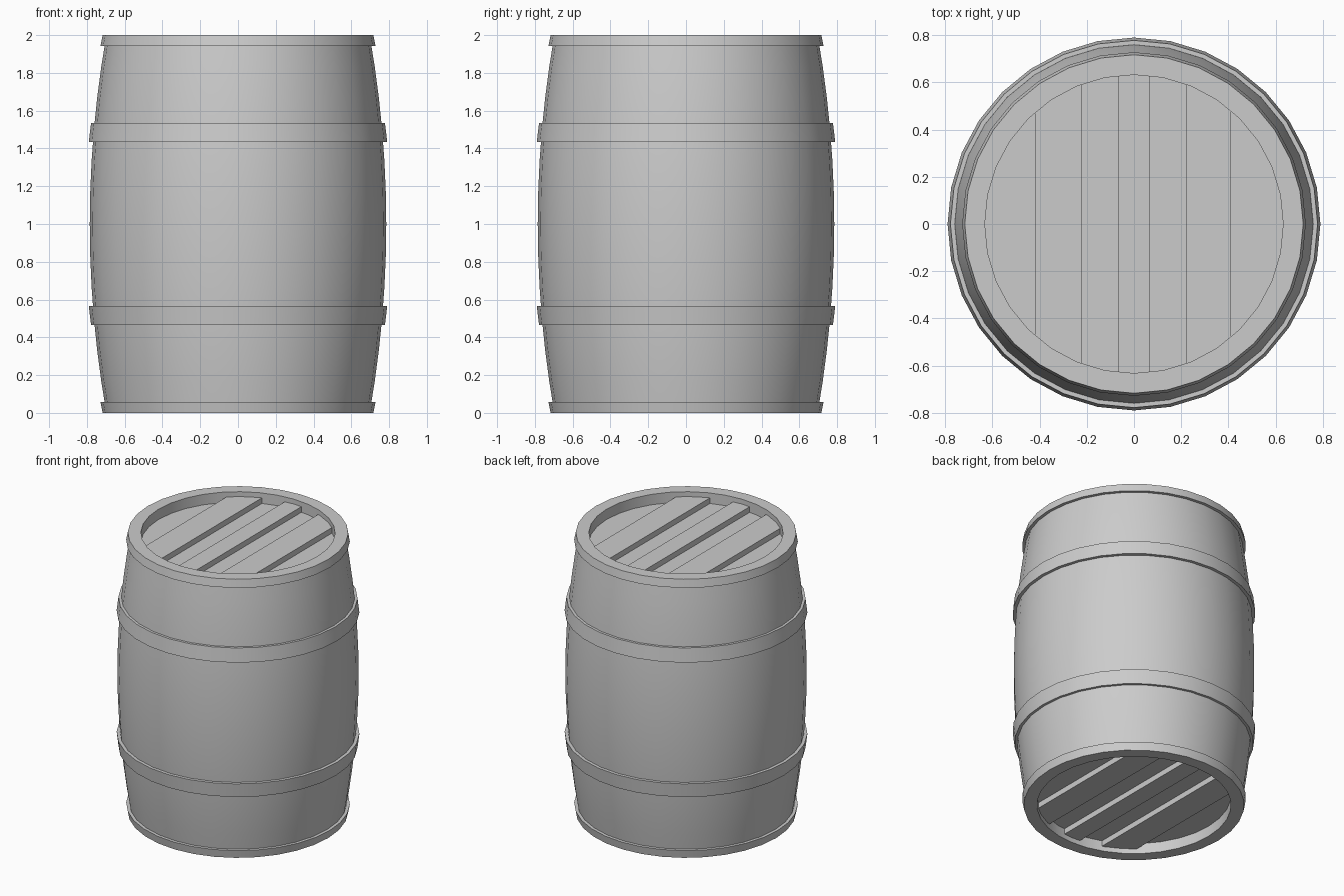
import bpy, bmesh, math

if "Cube" in bpy.data.objects:
    bpy.data.objects.remove(bpy.data.objects["Cube"])

SIDES = 32
RIM_IN = 0.632      # inner radius of the rim
LID_TOP = 1.965     # height of the raised planks
LID_LOW = 1.925     # height of the recessed planks
LID_BASE = 1.88


def finish(bm, name, angle=35):
    bmesh.ops.remove_doubles(bm, verts=bm.verts, dist=1e-5)
    bmesh.ops.recalc_face_normals(bm, faces=bm.faces)
    mesh = bpy.data.meshes.new(name)
    bm.to_mesh(mesh)
    bm.free()
    ob = bpy.data.objects.new(name, mesh)
    bpy.context.collection.objects.link(ob)
    bpy.ops.object.select_all(action='DESELECT')
    bpy.context.view_layer.objects.active = ob
    ob.select_set(True)
    bpy.ops.object.shade_smooth_by_angle(angle=math.radians(angle))
    return ob


def lathe(name, profile):
    """Turn a closed (radius, z) profile around the z axis."""
    bm = bmesh.new()
    rings = []
    for i in range(SIDES):
        a = 2 * math.pi * i / SIDES
        rings.append([bm.verts.new((r * math.cos(a), r * math.sin(a), z))
                      for r, z in profile])
    n = len(profile)
    for i in range(SIDES):
        p, q = rings[i], rings[(i + 1) % SIDES]
        for j in range(n):
            k = (j + 1) % n
            bm.faces.new((p[j], q[j], q[k], p[k]))
    return finish(bm, name)


def bulge(z):
    return 0.785 - 0.088 * (z - 1) ** 2


# Bulging staved body with an open rim at both ends
outer = [(bulge(i / 6), i / 6) for i in range(13)]
lathe("barrel_body", outer + [(RIM_IN, 2), (RIM_IN, 0)])

# Metal hoops, mirrored between top and bottom; each flares toward the middle
for kind, z_mid, z_end, r_mid, r_end in (("end", 1.943, 2.0, 0.728, 0.717),
                                         ("middle", 1.435, 1.535, 0.79, 0.778)):
    section = [(r_mid, z_mid), (r_end, z_end),
               (bulge(z_end), z_end), (bulge(z_mid) - 0.015, z_mid)]
    lathe("top_%s_hoop" % kind, section)
    lathe("bottom_%s_hoop" % kind, [(r, 2 - z) for r, z in section])


def plank(name, x0, x1, z0, z1):
    """Slice a strip out of the lid disc and give it thickness."""
    bm = bmesh.new()
    bmesh.ops.create_circle(bm, cap_ends=True, radius=RIM_IN + 0.008, segments=SIDES)
    for x, d in ((x0, -1), (x1, 1)):
        bmesh.ops.bisect_plane(bm, geom=bm.verts[:] + bm.edges[:] + bm.faces[:],
                               plane_co=(x, 0, 0), plane_no=(d, 0, 0),
                               clear_outer=True)
    for v in bm.verts:
        v.co.z = z0
    ext = bmesh.ops.extrude_face_region(bm, geom=bm.faces[:], use_keep_orig=True)
    for g in ext["geom"]:
        if isinstance(g, bmesh.types.BMVert):
            g.co.z = z1
    finish(bm, name, 20)


# Lid and base planks, alternately low and raised
cuts = [-0.66, -0.42, -0.223, -0.067, 0.065, 0.223, 0.412, 0.66]
for i in range(7):
    z = LID_TOP if i % 2 else LID_LOW
    plank("lid_plank_%d" % (i + 1), cuts[i], cuts[i + 1], LID_BASE, z)
    plank("base_plank_%d" % (i + 1), cuts[i], cuts[i + 1], 2 - z, 2 - LID_BASE)
